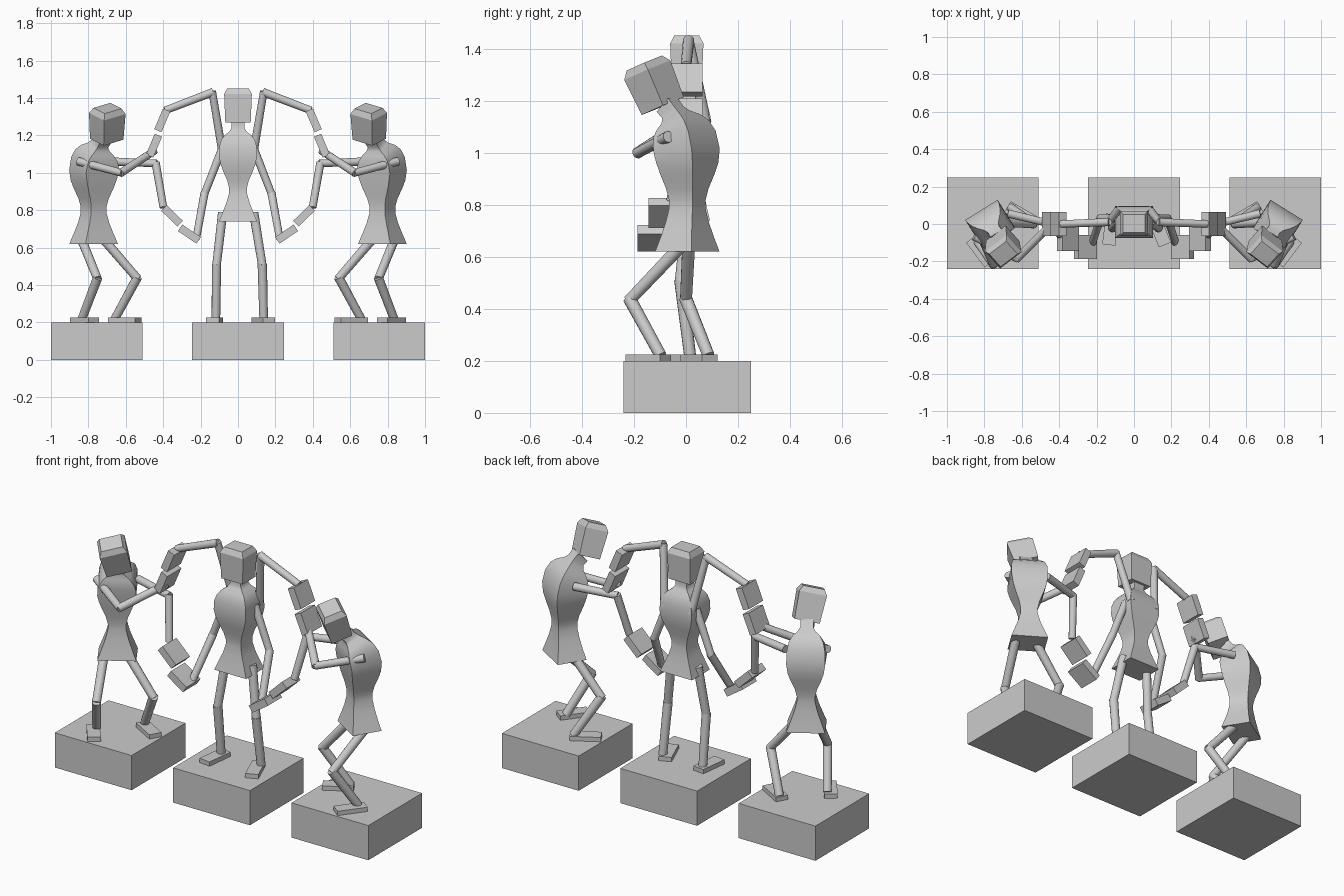
import bpy, bmesh, math
from mathutils import Matrix, Vector

if "Cube" in bpy.data.objects:
    bpy.data.objects.remove(bpy.data.objects["Cube"])


def finish(name, bm, mirror=False, smooth=False):
    """Turn a bmesh into an object, optionally with a copy mirrored in x."""
    bmesh.ops.recalc_face_normals(bm, faces=bm.faces)
    for flip in ((False, True) if mirror else (False,)):
        if flip:
            bmesh.ops.transform(bm, matrix=Matrix.Diagonal((-1, 1, 1, 1)), verts=bm.verts)
            bmesh.ops.reverse_faces(bm, faces=bm.faces)
        me = bpy.data.meshes.new(name)
        bm.to_mesh(me)
        if smooth:
            me.polygons.foreach_set("use_smooth", [True] * len(me.polygons))
            me.set_sharp_from_angle(angle=math.radians(35))
        label = name + ("_left" if flip else "_right" if mirror else "")
        bpy.context.collection.objects.link(bpy.data.objects.new(label, me))
    bm.free()


def box(name, center, size, rot=Matrix.Identity(3), mirror=False):
    bm = bmesh.new()
    m = Matrix.Translation(center) @ rot.to_4x4() @ Matrix.Diagonal((*size, 1))
    bmesh.ops.create_cube(bm, size=1, matrix=m)
    finish(name, bm, mirror)


def limb(name, points, r, mirror=False):
    """Chain of round rods through the given joints."""
    bm = bmesh.new()
    for a, b in zip(points, points[1:]):
        a, b = Vector(a), Vector(b)
        d = b - a
        m = Matrix.Translation((a + b) / 2) @ d.to_track_quat('Z', 'Y').to_matrix().to_4x4()
        bmesh.ops.create_cone(bm, cap_ends=True, segments=14, radius1=r, radius2=r * 0.92,
                              depth=d.length + r * 0.5, matrix=m)
    finish(name, bm, mirror, smooth=True)


def loft(name, rings, mirror=False, smooth=True):
    """Skin rectangular rings: (matrix, half width, half depth)."""
    bm = bmesh.new()
    loops = [[bm.verts.new(m @ Vector((sx * w, sy * d, 0)))
              for sx, sy in ((-1, -1), (1, -1), (1, 1), (-1, 1))] for m, w, d in rings]
    for a, b in zip(loops, loops[1:]):
        for i in range(4):
            j = (i + 1) % 4
            bm.faces.new((a[i], a[j], b[j], b[i]))
    bm.faces.new(loops[0][::-1])
    bm.faces.new(loops[-1])
    finish(name, bm, mirror, smooth)


# body profile: height above hem, half width, half depth
PROFILE = [(0, .102, .082), (.05, .082, .07), (.10, .062, .06), (.15, .048, .053),
           (.18, .048, .053), (.22, .058, .06), (.27, .080, .073), (.31, .094, .082),
           (.35, .102, .086), (.40, .100, .084), (.435, .090, .075), (.46, .072, .06),
           (.48, .046, .043), (.50, .034, .035), (.535, .036, .037)]


def torso(name, base, yaw, stretch, bend, mirror=False):
    """Body that curls forward by 'bend' radians over its upper part."""
    top = PROFILE[-1][0] * stretch
    span = .24
    frame = Matrix.Translation(base) @ Matrix.Rotation(yaw, 4, 'Z')
    rings = []
    for s, w, d in PROFILE:
        s *= stretch
        y, z, t = 0, s, 0
        if bend and s > top - span:
            r = span / bend
            t = (s - top + span) / r
            y, z = -r * (1 - math.cos(t)), top - span + r * math.sin(t)
        rings.append((frame @ Matrix.Translation((0, y, z)) @ Matrix.Rotation(t, 4, 'X'), w, d))
    loft(name, rings, mirror)


def head(name, frame, mirror=False):
    loft(name, [(frame @ Matrix.Translation((0, 0, z)), w, d) for z, w, d in
                ((-.09, .068, .058), (.06, .074, .064), (.09, .058, .048))], mirror, smooth=False)


def hand(name, center, angle, mirror=True):
    """Flat palm; angle is its slope in the front view."""
    box(name, center, (.12, .128, .042), Matrix.Rotation(-math.radians(angle), 3, 'Y'), mirror)


def foot(name, x, y, turn, mirror=False):
    box(name, (x, y, .2125), (.07, .165, .025), Matrix.Rotation(math.radians(turn), 3, 'Z'), mirror)


# pedestals
for label, x in (("left", -.755), ("middle", 0), ("right", .755)):
    box("pedestal_" + label, (x, .004, .1), (.49, .49, .2))

# middle figure
torso("middle_body", (0, .01, .74), 0, 1, 0)
head("middle_head", Matrix.Translation((0, .003, 1.36)))
limb("middle_leg_left", [(-.083, .01, .78), (-.115, -.02, .505), (-.118, .015, .225)], .025)
limb("middle_leg_right", [(.085, .01, .78), (.13, -.02, .505), (.137, .015, .225)], .025)
foot("middle_foot_left", -.125, -.03, -7)
foot("middle_foot_right", .135, -.035, 22)
limb("middle_raised_arm", [(.085, .075, 1.12), (.137, .01, 1.43), (.385, 0, 1.335)], .022, True)
limb("middle_lowered_arm", [(.088, .03, 1.12), (.18, .03, .885), (.222, -.10, .655)], .022, True)
hand("middle_raised_hand", (.405, 0, 1.28), -67)
hand("middle_lowered_hand", (.26, -.122, .672), 34)

# outer figures, turned inward and bending forward
torso("outer_body", (.772, .005, .62), -math.radians(32), 1.1, .8, True)
tilt = Matrix(((.78, .634, -.02), (-.584, .704, -.395), (-.234, .317, .92)))
tilt = tilt.to_quaternion().normalized().to_matrix()
head("outer_head", Matrix.Translation((.70, -.125, 1.262)) @ tilt.to_4x4(), True)
limb("outer_far_leg", [(.835, -.02, .64), (.752, -.215, .435), (.832, -.10, .225)], .025, True)
limb("outer_near_leg", [(.715, .01, .64), (.54, 0, .437), (.655, .085, .225)], .025, True)
foot("outer_far_foot", .82, -.145, -37, True)
foot("outer_near_foot", .605, .05, -60, True)
limb("outer_far_arm", [(.85, -.07, 1.06), (.625, -.185, 1.0), (.45, -.01, 1.115)], .022, True)
limb("outer_near_arm", [(.67, .055, 1.06), (.44, 0, 1.05), (.40, -.055, .82)], .022, True)
hand("outer_raised_hand", (.449, 0, 1.145), -67)
hand("outer_lowered_hand", (.353, -.08, .77), 44)
